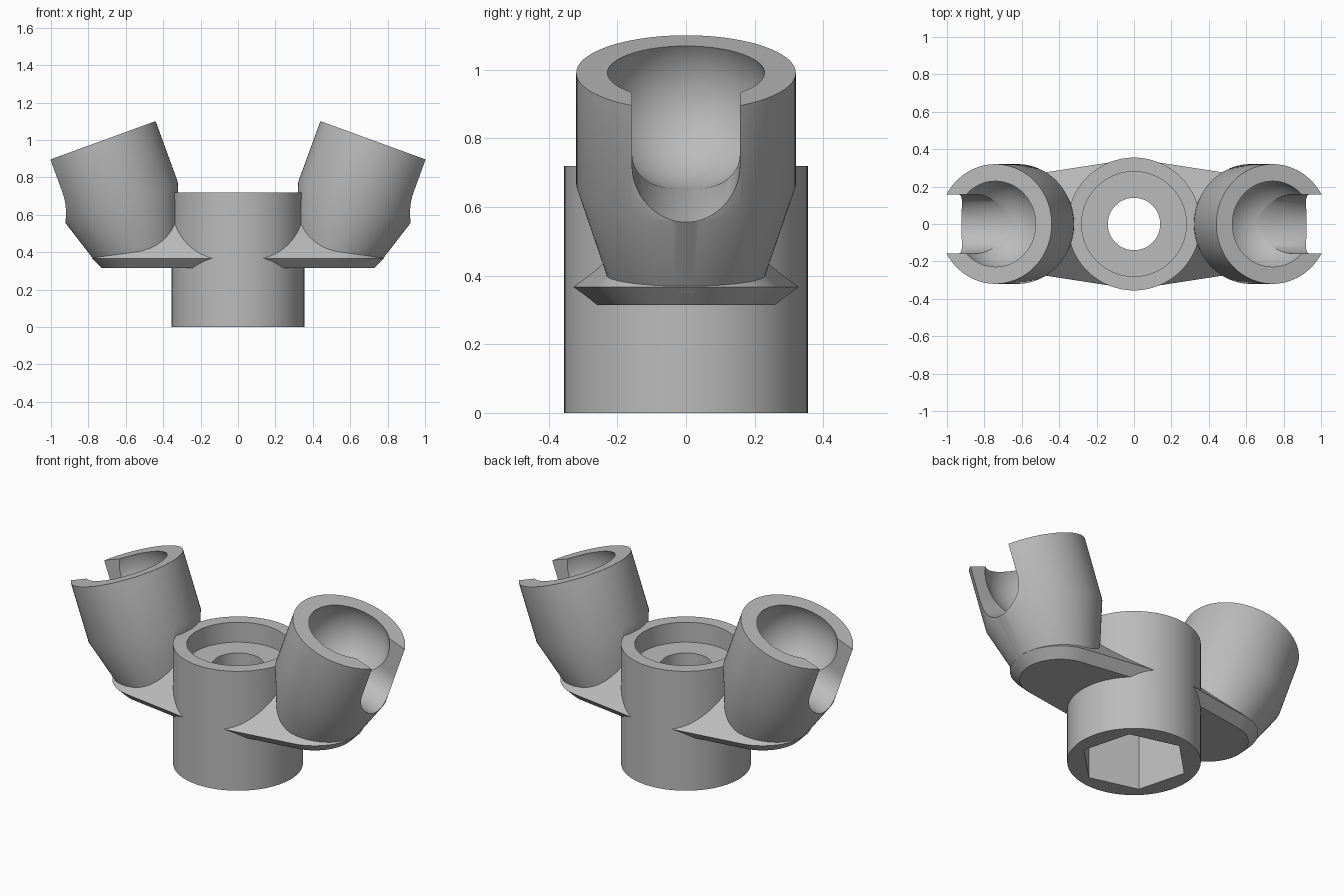
import bpy, bmesh, math
from mathutils import Matrix, Vector

if "Cube" in bpy.data.objects:
    bpy.data.objects.remove(bpy.data.objects["Cube"])

SEG = 96
TILT = math.radians(20)
SOCKET = Matrix.Translation((0.741, 0, 0.991)) @ Matrix.Rotation(TILT, 4, 'Y')
SIDES = {"left": Matrix.Identity(4), "right": Matrix.Rotation(math.pi, 4, 'Z')}

grey = bpy.data.materials.new("plain_grey")
grey.use_nodes = True
grey.diffuse_color = (0.5, 0.5, 0.5, 1)
grey.node_tree.nodes["Principled BSDF"].inputs["Base Color"].default_value = (0.5, 0.5, 0.5, 1)


def finish(name, bm, matrix=Matrix.Identity(4)):
    """Turn a bmesh into a named object."""
    bmesh.ops.transform(bm, matrix=matrix, verts=bm.verts)
    bmesh.ops.recalc_face_normals(bm, faces=bm.faces)
    mesh = bpy.data.meshes.new(name)
    bm.to_mesh(mesh)
    bm.free()
    mesh.materials.append(grey)
    obj = bpy.data.objects.new(name, mesh)
    bpy.context.collection.objects.link(obj)
    return obj


def stack(rings, sides=SEG, turn=0.0):
    """Solid of revolution from (radius, height) pairs."""
    bm = bmesh.new()
    loops = []
    for r, z in rings:
        loops.append([bm.verts.new((r * math.cos(turn + math.tau * i / sides),
                                    r * math.sin(turn + math.tau * i / sides), z))
                      for i in range(sides)])
    for low, high in zip(loops, loops[1:]):
        for i in range(sides):
            j = (i + 1) % sides
            bm.faces.new((low[i], low[j], high[j], high[i]))
    bm.faces.new(loops[0][::-1])
    bm.faces.new(loops[-1])
    return bm


def web_shape():
    """Chamfered web: hull of a large hub ring set and a smaller end ring set."""
    bm = bmesh.new()
    for x, radius in ((0, 0.345), (0.513, 0.267)):
        for inset, z in ((0.052, 0.315), (0, 0.367), (0.213, 0.58)):
            ring = bmesh.ops.create_circle(bm, segments=SEG, radius=radius - inset)
            bmesh.ops.translate(bm, vec=(x, 0, z), verts=ring["verts"])
    hull = bmesh.ops.convex_hull(bm, input=bm.verts)
    inner = [v for v in hull["geom_interior"] if isinstance(v, bmesh.types.BMVert)]
    bmesh.ops.delete(bm, geom=inner, context='VERTS')
    bmesh.ops.dissolve_limit(bm, angle_limit=0.002, verts=bm.verts, edges=bm.edges)
    return bm


def socket_shape():
    """Tilted cup with a tapered foot, trimmed level inside the web."""
    bm = stack([(0.2, -0.72), (0.32, -0.345), (0.32, 0)])
    bmesh.ops.transform(bm, matrix=SOCKET, verts=bm.verts)
    cut = bmesh.ops.bisect_plane(bm, geom=bm.verts[:] + bm.edges[:] + bm.faces[:],
                                 plane_co=(0, 0, 0.35), plane_no=(0, 0, 1), clear_inner=True)
    rim = [e for e in cut["geom_cut"] if isinstance(e, bmesh.types.BMEdge)]
    bmesh.ops.edgeloop_fill(bm, edges=rim)
    return bm


def ball_shape():
    bm = bmesh.new()
    bmesh.ops.create_uvsphere(bm, u_segments=64, v_segments=40, radius=0.25)
    bmesh.ops.translate(bm, vec=(0, 0, -0.1), verts=bm.verts)
    return bm


def slot_shape():
    """Round-bottomed slot, open at the top, running outward from the socket axis."""
    half, steps = 0.157, 32
    outline = [(half, 0.2), (-half, 0.2)]
    for i in range(steps + 1):
        a = math.pi + math.pi * i / steps
        outline.append((half * math.cos(a), -0.19 + half * math.sin(a)))
    bm = bmesh.new()
    face = bm.faces.new([bm.verts.new((0, y, z)) for y, z in outline])
    out = bmesh.ops.extrude_face_region(bm, geom=[face], use_keep_orig=True)
    moved = [v for v in out["geom"] if isinstance(v, bmesh.types.BMVert)]
    bmesh.ops.translate(bm, vec=Vector((0.5, 0, 0)), verts=moved)
    return bm


# Hub and added parts
body = finish("socket_bracket", stack([(0.355, 0), (0.355, 0.72)]))
steps = []
for side, turn in SIDES.items():
    steps.append(('UNION', finish(side + "_web", web_shape(), turn)))
    steps.append(('UNION', finish(side + "_socket", socket_shape(), turn)))

# Ball seats and side slots
for side, turn in SIDES.items():
    steps.append(('DIFFERENCE', finish(side + "_ball_cutter", ball_shape(), turn @ SOCKET)))
    steps.append(('DIFFERENCE', finish(side + "_slot_cutter", slot_shape(), turn @ SOCKET)))

# Top recess, through hole and hexagonal pocket below
steps.append(('DIFFERENCE', finish("recess_cutter", stack([(0.28, 0.6), (0.28, 0.9)]))))
steps.append(('DIFFERENCE', finish("hole_cutter", stack([(0.14, -0.1), (0.14, 0.8)]))))
steps.append(('DIFFERENCE', finish("hex_cutter", stack([(0.293, -0.2), (0.293, 0.4)], 6, math.pi / 4))))

# Combine everything into one solid
bpy.ops.object.select_all(action='DESELECT')
bpy.context.view_layer.objects.active = body
body.select_set(True)
for operation, part in steps:
    mod = body.modifiers.new(part.name, 'BOOLEAN')
    mod.operation = operation
    mod.solver = 'EXACT'
    mod.object = part
    part.hide_render = True
    bpy.ops.object.modifier_apply(modifier=mod.name)
    bpy.data.objects.remove(part)

bpy.ops.object.shade_smooth_by_angle(angle=math.radians(30))
